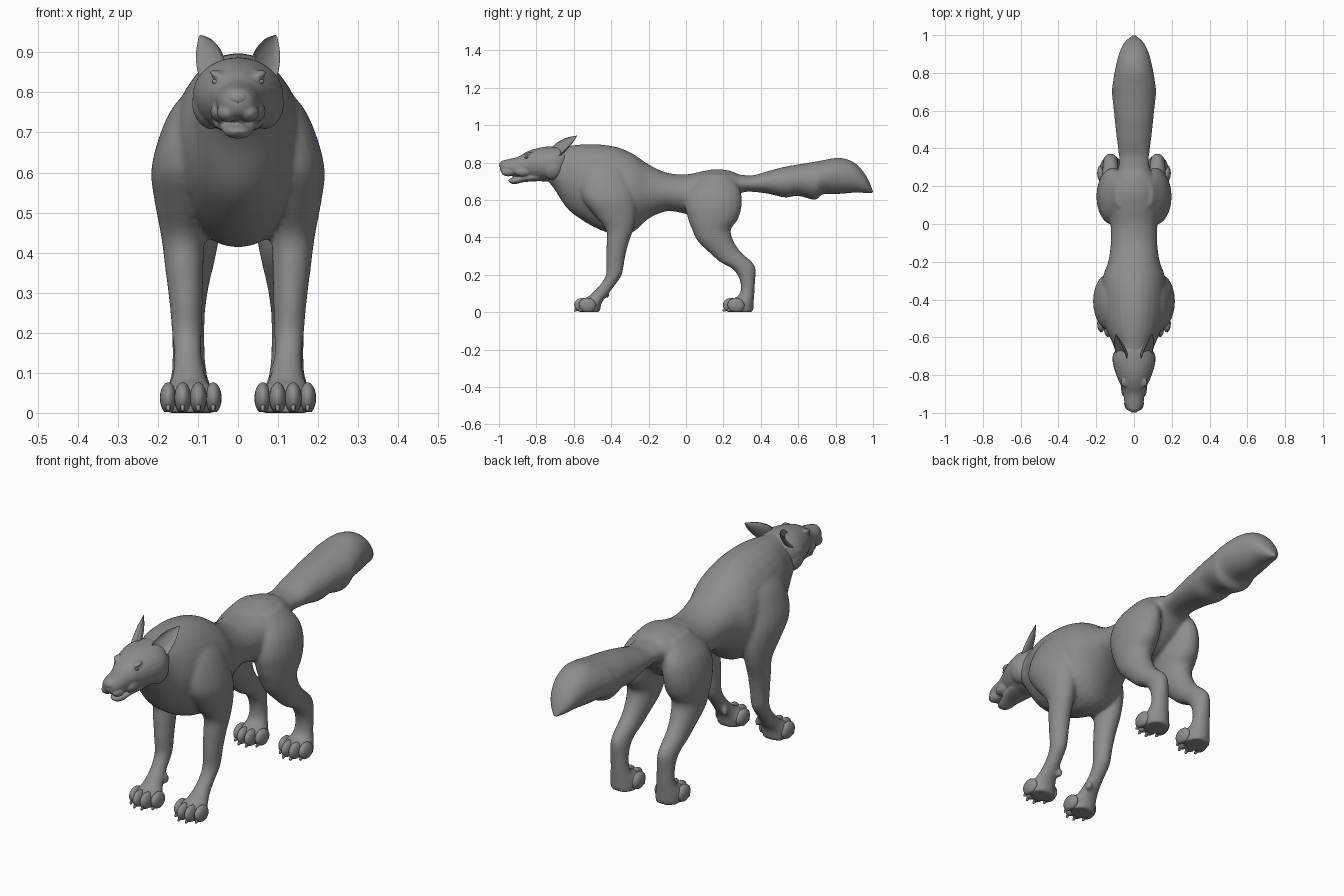
import bpy, bmesh
from math import cos, sin, pi
from mathutils import Vector, Matrix

coat = bpy.data.materials.new("dark_grey")
coat.diffuse_color = (.27, .27, .27, 1)


def spline(rows, n=4):
    """Catmull-Rom interpolation through rows of numbers."""
    out = []
    for i in range(len(rows) - 1):
        a, b, c, d = rows[max(i - 1, 0)], rows[i], rows[i + 1], rows[min(i + 2, len(rows) - 1)]
        for k in range(n):
            t = k / n
            out.append([0.5 * (2 * q + (r - p) * t + (2 * p - 5 * q + 4 * r - s) * t * t
                               + (3 * q - p - 3 * r + s) * t ** 3)
                        for p, q, r, s in zip(a, b, c, d)])
    return out + [list(rows[-1])]


def loft(bm, rings):
    """Skin a list of closed rings and cap both ends."""
    vs = [[bm.verts.new(p) for p in ring] for ring in rings]
    n = len(vs[0])
    for a, b in zip(vs, vs[1:]):
        for i in range(n):
            bm.faces.new((a[i], a[(i + 1) % n], b[(i + 1) % n], b[i]))
    bm.faces.new(vs[0])
    bm.faces.new(vs[-1])


def along_y(bm, rows, n=28):
    """Loft of upright slices: y, top, bottom, half width."""
    loft(bm, [[(w * cos(2 * pi * i / n), y, (t + b) / 2 + (t - b) / 2 * sin(2 * pi * i / n))
               for i in range(n)] for y, t, b, w in spline(rows)])


def along_z(bm, rows, side, n=20):
    """Loft of level slices: z, y front, y back, x inner, x outer."""
    loft(bm, [[(side * ((p + q) / 2 + (q - p) / 2 * cos(2 * pi * i / n)),
                (a + b) / 2 + (b - a) / 2 * sin(2 * pi * i / n), z)
               for i in range(n)] for z, a, b, p, q in spline(rows)])


def blob(bm, c, r, roll=0.0, tilt=0.0):
    """Ellipsoid at c with radii r."""
    m = (Matrix.Translation(c) @ Matrix.Rotation(roll, 4, 'Y') @ Matrix.Rotation(tilt, 4, 'X')
         @ Matrix.Diagonal((*r, 1)))
    bmesh.ops.create_uvsphere(bm, u_segments=20, v_segments=12, radius=1, matrix=m)


def finish(name, bm):
    bmesh.ops.recalc_face_normals(bm, faces=bm.faces[:])
    for f in bm.faces:
        f.smooth = True
    me = bpy.data.meshes.new(name)
    bm.to_mesh(me)
    bm.free()
    me.materials.append(coat)
    ob = bpy.data.objects.new(name, me)
    bpy.context.collection.objects.link(ob)
    return ob


def fuse(ob, voxel, iterations):
    """Blend overlapping shells into one skin."""
    m = ob.modifiers.new("fuse", 'REMESH')
    m.mode, m.voxel_size, m.use_smooth_shade = 'VOXEL', voxel, True
    s = ob.modifiers.new("soften", 'SMOOTH')
    s.factor, s.iterations = 0.5, iterations


# Torso, neck and bushy tail
bm = bmesh.new()
along_y(bm, [(-.80, .84, .75, .04), (-.72, .875, .68, .085), (-.64, .887, .56, .11),
             (-.56, .897, .495, .145), (-.46, .897, .44, .165), (-.36, .88, .413, .17),
             (-.28, .845, .43, .165), (-.20, .79, .50, .137), (-.10, .745, .54, .123),
             (0, .737, .525, .125), (.08, .752, .50, .14), (.16, .765, .51, .14),
             (.24, .755, .57, .115), (.29, .735, .635, .085), (.36, .732, .645, .078)])
along_y(bm, [(.18, .74, .64, .05), (.29, .732, .645, .07), (.36, .732, .643, .08),
             (.44, .755, .633, .09), (.53, .778, .613, .10), (.60, .79, .622, .107),
             (.69, .805, .60, .117), (.73, .812, .63, .115), (.82, .826, .632, .10),
             (.90, .80, .639, .08), (.96, .735, .637, .052), (1.0, .65, .634, .01)])
# Legs and paw pads flow into the torso
front = [(.82, -.49, -.38, .06, .11), (.76, -.545, -.32, .05, .165), (.68, -.565, -.29, .05, .20),
         (.60, -.55, -.272, .06, .217), (.52, -.49, -.267, .07, .207), (.44, -.428, -.282, .083, .192),
         (.36, -.425, -.31, .086, .182), (.28, -.427, -.328, .088, .172), (.20, -.428, -.343, .09, .165),
         (.14, -.465, -.383, .09, .16), (.09, -.515, -.42, .08, .165), (.05, -.555, -.45, .062, .18),
         (.0, -.56, -.46, .06, .18)]
hind = [(.74, .09, .23, .03, .10), (.66, .02, .287, .03, .17), (.58, -.005, .299, .03, .196),
        (.50, .01, .28, .035, .198), (.44, .033, .24, .046, .19), (.38, .062, .255, .058, .182),
        (.32, .123, .295, .072, .172), (.27, .18, .352, .08, .168), (.23, .25, .373, .083, .166),
        (.17, .288, .37, .083, .164), (.10, .288, .366, .078, .166), (.05, .24, .362, .062, .18),
        (.0, .24, .36, .06, .18)]
paws = (("front_toes", -.60), ("hind_toes", .195))
for s in (1, -1):
    along_z(bm, front, s)
    along_z(bm, hind, s)
    blob(bm, (s * .088, -.425, .095), (.012, .018, .025))
    for name, tip in paws:
        blob(bm, (s * .118, tip + .09, .042), (.068, .055, .04))
fuse(finish("body", bm), .009, 6)

# Four toes with small claws on each paw
for name, tip in paws:
    bm = bmesh.new()
    for s in (1, -1):
        for x, back in ((.062, .03), (.099, 0), (.138, 0), (.174, .025)):
            blob(bm, (s * x, tip + back + .048, .037), (.021, .046, .039), tilt=-.12)
            blob(bm, (s * x, tip + back + .014, .014), (.006, .015, .009), tilt=.5)
    for v in bm.verts:
        v.co.z = max(v.co.z, .002)
    finish(name, bm)

# Head with cheek ruffs, brows, lips and lower jaw
bm = bmesh.new()
along_y(bm, [(-.995, .80, .762, .014), (-.982, .81, .742, .036), (-.95, .818, .732, .05),
             (-.90, .83, .725, .057), (-.86, .853, .72, .068), (-.82, .87, .71, .086),
             (-.77, .882, .70, .104), (-.72, .887, .70, .113), (-.67, .885, .71, .10),
             (-.61, .87, .75, .06)])
along_y(bm, [(-.95, .708, .70, .01), (-.935, .716, .688, .026), (-.91, .722, .685, .036),
             (-.87, .735, .695, .046), (-.80, .745, .70, .062), (-.74, .75, .705, .06)])
for s in (1, -1):
    blob(bm, (s * .076, -.715, .762), (.037, .055, .055), roll=s * .3)
    blob(bm, (s * .042, -.838, .842), (.03, .028, .011), roll=-s * .3, tilt=.2)
    blob(bm, (s * .026, -.95, .75), (.027, .038, .024))
    blob(bm, (s * .045, -.87, .752), (.024, .05, .026))
fuse(finish("head", bm), .005, 4)

# Nose pad
bm = bmesh.new()
blob(bm, (0, -.98, .786), (.026, .019, .02))
for s in (1, -1):
    blob(bm, (s * .016, -.978, .778), (.013, .015, .011))
finish("nose", bm)

# Slanted eyes
bm = bmesh.new()
for s in (1, -1):
    blob(bm, (s * .049, -.85, .824), (.017, .013, .007), roll=-s * .3)
finish("eyes", bm)

# Cupped, swept-back ears
bm = bmesh.new()
base, tip = Vector((.06, -.71, .835)), Vector((.096, -.583, .942))
axis = (tip - base).normalized()
wide = Vector((.7, .43, -.55))
wide = (wide - axis * wide.dot(axis)).normalized()
face = wide.cross(axis).normalized()
if face.x < 0:
    face = -face
for s in (1, -1):
    rings = []
    for t, w in spline([(0, .03), (.2, .041), (.45, .038), (.7, .027), (.9, .011), (1, .002)]):
        ring = []
        for i in range(20):
            a = 2 * pi * i / 20
            d = -.75 * w * abs(sin(a)) if sin(a) < 0 else -.4 * w * sin(a)
            p = base.lerp(tip, t) + wide * w * (cos(a) - .2) + face * (d + .25 * w)
            ring.append((s * p.x, p.y, p.z))
        rings.append(ring)
    loft(bm, rings)
finish("ears", bm)
